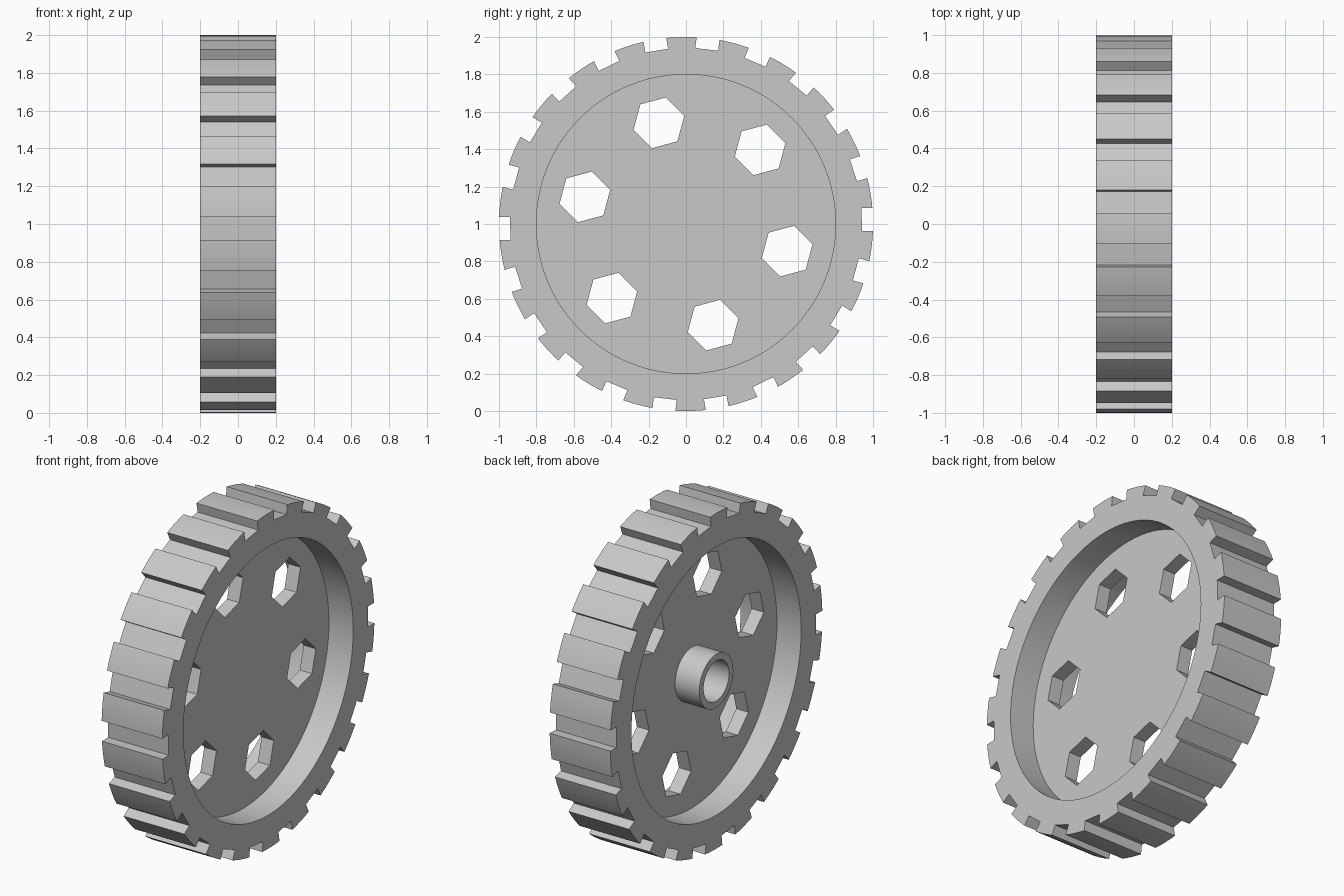
import bpy, bmesh, math
from mathutils import Matrix, Vector

if "Cube" in bpy.data.objects:
    bpy.data.objects.remove(bpy.data.objects["Cube"], do_unlink=True)

GREY = (0.58, 0.58, 0.58, 1.0)
grey = bpy.data.materials.new("plain grey")
grey.use_nodes = True
grey.diffuse_color = GREY
grey.node_tree.nodes["Principled BSDF"].inputs["Base Color"].default_value = GREY

# Profile plane maps to y-z, extrusion runs along x
AXLE = Matrix(((0, 0, 1, 0), (1, 0, 0, 0), (0, 1, 0, 1), (0, 0, 0, 1)))


def polar(radius, angle):
    return Vector((radius * math.cos(angle), radius * math.sin(angle)))


def ring(radius, sides=96, centre=Vector((0, 0)), turn=0.0):
    return [centre + polar(radius, turn + math.tau * i / sides) for i in range(sides)]


def plate(name, loops, x0, x1):
    """Extrude an outline with holes from x0 to x1 along the axle."""
    curve = bpy.data.curves.new(name, 'CURVE')
    curve.dimensions = '2D'
    curve.fill_mode = 'BOTH'
    curve.extrude = (x1 - x0) / 2
    for loop in loops:
        spline = curve.splines.new('POLY')
        spline.points.add(len(loop) - 1)
        for point, co in zip(spline.points, loop):
            point.co = (co.x, co.y, 0, 1)
        spline.use_cyclic_u = True
    helper = bpy.data.objects.new(name + "_outline", curve)
    bpy.context.collection.objects.link(helper)
    bpy.context.view_layer.update()
    graph = bpy.context.evaluated_depsgraph_get()
    mesh = bpy.data.meshes.new_from_object(helper.evaluated_get(graph))
    bpy.data.objects.remove(helper, do_unlink=True)

    # Weld the caps to the walls and place along the axle
    bm = bmesh.new()
    bm.from_mesh(mesh)
    bmesh.ops.remove_doubles(bm, verts=bm.verts, dist=0.0001)
    bmesh.ops.transform(bm, matrix=Matrix.Translation(((x0 + x1) / 2, 0, 0)) @ AXLE,
                        verts=bm.verts)
    bmesh.ops.recalc_face_normals(bm, faces=bm.faces)
    bm.to_mesh(mesh)
    bm.free()
    mesh.materials.clear()
    mesh.materials.append(grey)
    obj = bpy.data.objects.new(name, mesh)
    bpy.context.collection.objects.link(obj)
    bpy.ops.object.select_all(action='DESELECT')
    obj.select_set(True)
    bpy.context.view_layer.objects.active = obj
    bpy.ops.object.shade_smooth_by_angle(angle=math.radians(30))
    return obj


# Toothed tread outline: parallel-sided notches between arc-topped teeth
TEETH, HALF_NOTCH, FLOOR, ARC = 22, 0.0615, 0.94, 5
pitch = math.tau / TEETH
half = math.asin(HALF_NOTCH)
tread = []
for i in range(TEETH):
    notch = math.radians(1.4) + i * pitch
    out = polar(1, notch)
    side = Vector((-out.y, out.x)) * HALF_NOTCH
    tread += [out * FLOOR - side, out * FLOOR + side]
    tread += [polar(1, notch + half + (pitch - 2 * half) * k / ARC) for k in range(ARC + 1)]

plate("toothed_rim", [tread, ring(0.8)], -0.2, 0.2)

# Web disc with six hexagonal openings
openings = [ring(0.14, 6, polar(0.56, math.radians(45 + 60 * i)), math.radians(15))
            for i in range(6)]
plate("web_disc", [ring(0.803)] + openings, -0.04, 0.04)

# Hub tube on one side, flush with the rim
plate("hub_tube", [ring(0.16, 64), ring(0.12, 64)], -0.2, -0.039)
